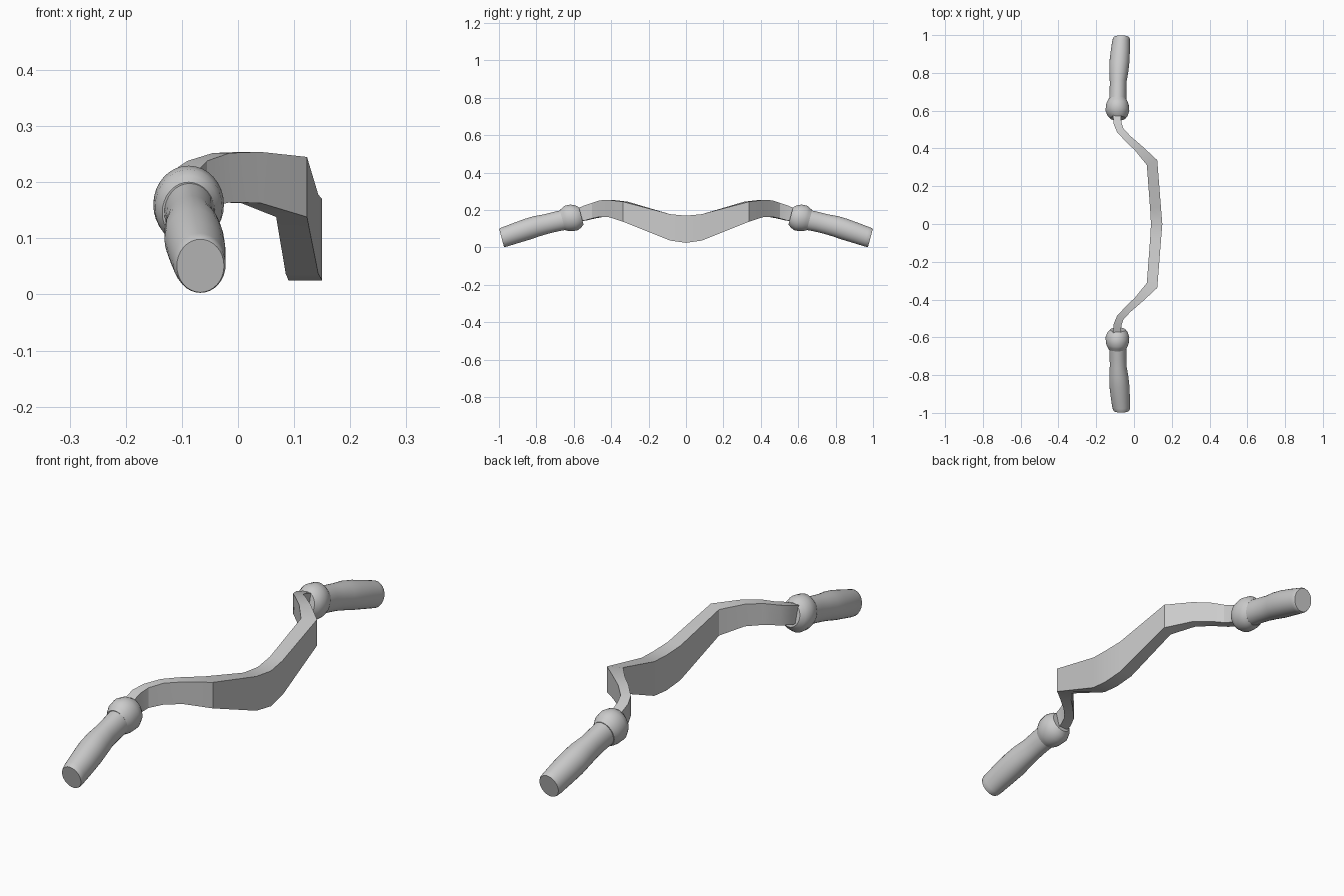
import bpy, bmesh, math
from mathutils import Vector

cube = bpy.data.objects.get("Cube")
if cube:
    bpy.data.objects.remove(cube)

steel = bpy.data.materials.new("plain_grey")
steel.use_nodes = True
GREY = (0.6, 0.6, 0.6, 1)
steel.diffuse_color = GREY
steel.node_tree.nodes["Principled BSDF"].inputs["Base Color"].default_value = GREY


def loft(name, rings, angle, cap_start=True):
    """Skin a row of equal rings, cap the ends and mirror across y."""
    bm = bmesh.new()
    rows = [[bm.verts.new(p) for p in ring] for ring in rings]
    n = len(rows[0])
    for a, b in zip(rows, rows[1:]):
        for i in range(n):
            j = (i + 1) % n
            bm.faces.new((a[i], a[j], b[j], b[i]))
    bm.faces.new(rows[-1])
    if cap_start:
        bm.faces.new(rows[0])
    bmesh.ops.recalc_face_normals(bm, faces=bm.faces)
    # An open start must still face outward
    if not cap_start and bm.calc_volume(signed=True) < 0:
        bmesh.ops.reverse_faces(bm, faces=bm.faces)
    mesh = bpy.data.meshes.new(name)
    bm.to_mesh(mesh)
    bm.free()
    mesh.materials.append(steel)
    obj = bpy.data.objects.new(name, mesh)
    bpy.context.collection.objects.link(obj)
    bpy.ops.object.select_all(action='DESELECT')
    obj.select_set(True)
    bpy.context.view_layer.objects.active = obj
    bpy.ops.object.shade_smooth_by_angle(angle=math.radians(angle))
    mirror = obj.modifiers.new("both_ends", 'MIRROR')
    mirror.use_axis = (False, True, False)
    return obj


def bar_ring(outer, inner, bottom, top):
    """Upright rectangular section between two plan points."""
    return [(*outer, bottom), (*outer, top), (*inner, top), (*inner, bottom)]


def turned_ring(y, x, z, rx, rz, sides=32):
    """Oval section square to the drooping handle axis."""
    up = Vector((0, 0.26, 0.965))
    return [Vector((x, y, z)) + Vector((rx * math.cos(t), 0, 0)) + up * rz * math.sin(t)
            for t in (2 * math.pi * i / sides for i in range(sides))]


# Curved blade with bent tangs running into the collars
loft("blade_and_tangs", [
    bar_ring((0.15, 0), (0.09, 0), 0.025, 0.17),
    bar_ring((0.143, 0.085), (0.085, 0.085), 0.037, 0.178),
    bar_ring((0.123, 0.338), (0.068, 0.312), 0.138, 0.245),
    bar_ring((0.04, 0.415), (0.005, 0.39), 0.163, 0.254),
    bar_ring((-0.015, 0.462), (-0.045, 0.438), 0.164, 0.252),
    bar_ring((-0.055, 0.503), (-0.09, 0.487), 0.155, 0.238),
    bar_ring((-0.067, 0.54), (-0.108, 0.53), 0.145, 0.226),
    bar_ring((-0.07, 0.59), (-0.112, 0.59), 0.135, 0.205),
], 20, cap_start=False)

# Collars
loft("collars", [turned_ring(*r) for r in (
    (0.56, -0.085, 0.169, 0.04, 0.047),
    (0.575, -0.087, 0.166, 0.054, 0.061),
    (0.60, -0.088, 0.16, 0.063, 0.072),
    (0.632, -0.088, 0.155, 0.06, 0.07),
    (0.645, -0.088, 0.15, 0.055, 0.064),
    (0.66, -0.088, 0.146, 0.047, 0.056),
)], 35)

# Gently swelling grips
loft("grips", [turned_ring(*r) for r in (
    (0.63, -0.087, 0.152, 0.046, 0.055),
    (0.70, -0.085, 0.137, 0.044, 0.053),
    (0.75, -0.084, 0.125, 0.044, 0.053),
    (0.80, -0.081, 0.113, 0.05, 0.056),
    (0.85, -0.078, 0.097, 0.053, 0.057),
    (0.91, -0.073, 0.077, 0.051, 0.055),
    (0.965, -0.069, 0.058, 0.047, 0.053),
    (0.98, -0.067, 0.053, 0.045, 0.052),
    (0.986, -0.067, 0.051, 0.042, 0.049),
)], 35)
